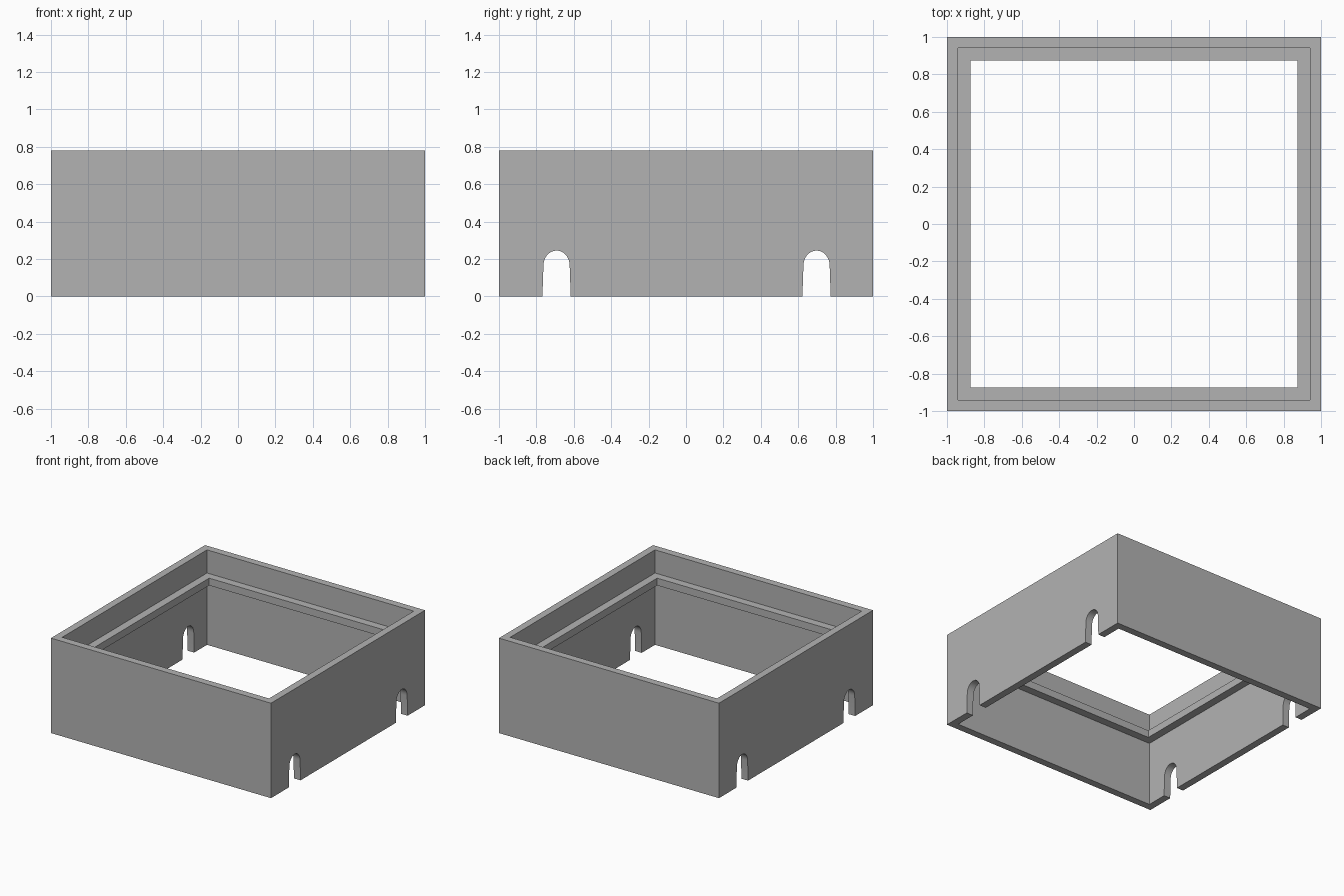
import bpy
import bmesh
from math import cos, sin, pi

cube = bpy.data.objects.get("Cube")
if cube:
    bpy.data.objects.remove(cube, do_unlink=True)

grey = bpy.data.materials.new("plain_grey")
grey.use_nodes = True
colour = (0.45, 0.45, 0.45, 1)
grey.diffuse_color = colour
grey.node_tree.nodes["Principled BSDF"].inputs["Base Color"].default_value = colour

HEIGHT, INNER, LIP = 0.78, 0.94, 0.875
LEDGE_TOP, LEDGE_BOTTOM = 0.59, 0.53


def make_object(name, bm):
    bmesh.ops.recalc_face_normals(bm, faces=bm.faces)
    mesh = bpy.data.meshes.new(name)
    bm.to_mesh(mesh)
    bm.free()
    mesh.materials.append(grey)
    obj = bpy.data.objects.new(name, mesh)
    bpy.context.collection.objects.link(obj)
    return obj


def square_sweep(name, profile):
    """Carry a closed (half width, height) profile round a square."""
    bm = bmesh.new()
    corners = [(-1, -1), (1, -1), (1, 1), (-1, 1)]
    rings = [[bm.verts.new((sx * r, sy * r, z)) for r, z in profile] for sx, sy in corners]
    n = len(profile)
    for c in range(4):
        a, b = rings[c], rings[(c + 1) % 4]
        for i in range(n):
            j = (i + 1) % n
            bm.faces.new((a[i], b[i], b[j], a[j]))
    return make_object(name, bm)


def notch_cutter(side, centre):
    """Round-topped slot running through one side wall."""
    half, top_half, spring, top = 0.075, 0.07, 0.165, 0.245
    outline = [(-half, -0.1), (half, -0.1), (half, 0.02)]
    steps = 16
    for i in range(steps + 1):
        a = pi * i / steps
        outline.append((top_half * cos(a), spring + (top - spring) * sin(a)))
    outline.append((-half, 0.02))
    bm = bmesh.new()
    face = bm.faces.new([bm.verts.new((side * 0.9, centre + y, z)) for y, z in outline])
    moved = bmesh.ops.extrude_face_region(bm, geom=[face])["geom"]
    verts = [v for v in moved if isinstance(v, bmesh.types.BMVert)]
    bmesh.ops.translate(bm, verts=verts, vec=(side * 0.2, 0, 0))
    cutter = make_object("notch_cutter", bm)
    cutter.hide_render = True
    return cutter


# Open square frame with an inner ledge
frame = square_sweep("frame_with_ledge", [
    (1, 0), (1, HEIGHT), (INNER, HEIGHT), (INNER, LEDGE_TOP), (LIP, LEDGE_TOP),
    (LIP, LEDGE_BOTTOM), (INNER, LEDGE_BOTTOM), (INNER, 0)])

# Two arched notches at the foot of each side wall
bpy.context.view_layer.objects.active = frame
for side in (-1, 1):
    for centre in (-0.692, 0.698):
        cutter = notch_cutter(side, centre)
        cut = frame.modifiers.new("notch", 'BOOLEAN')
        cut.operation = 'DIFFERENCE'
        cut.solver = 'EXACT'
        cut.object = cutter
        bpy.ops.object.modifier_apply(modifier=cut.name)
        bpy.data.objects.remove(cutter, do_unlink=True)

# Smooth arches, crisp box edges
bpy.ops.object.select_all(action='DESELECT')
frame.select_set(True)
bpy.ops.object.shade_smooth_by_angle(angle=pi / 6)
